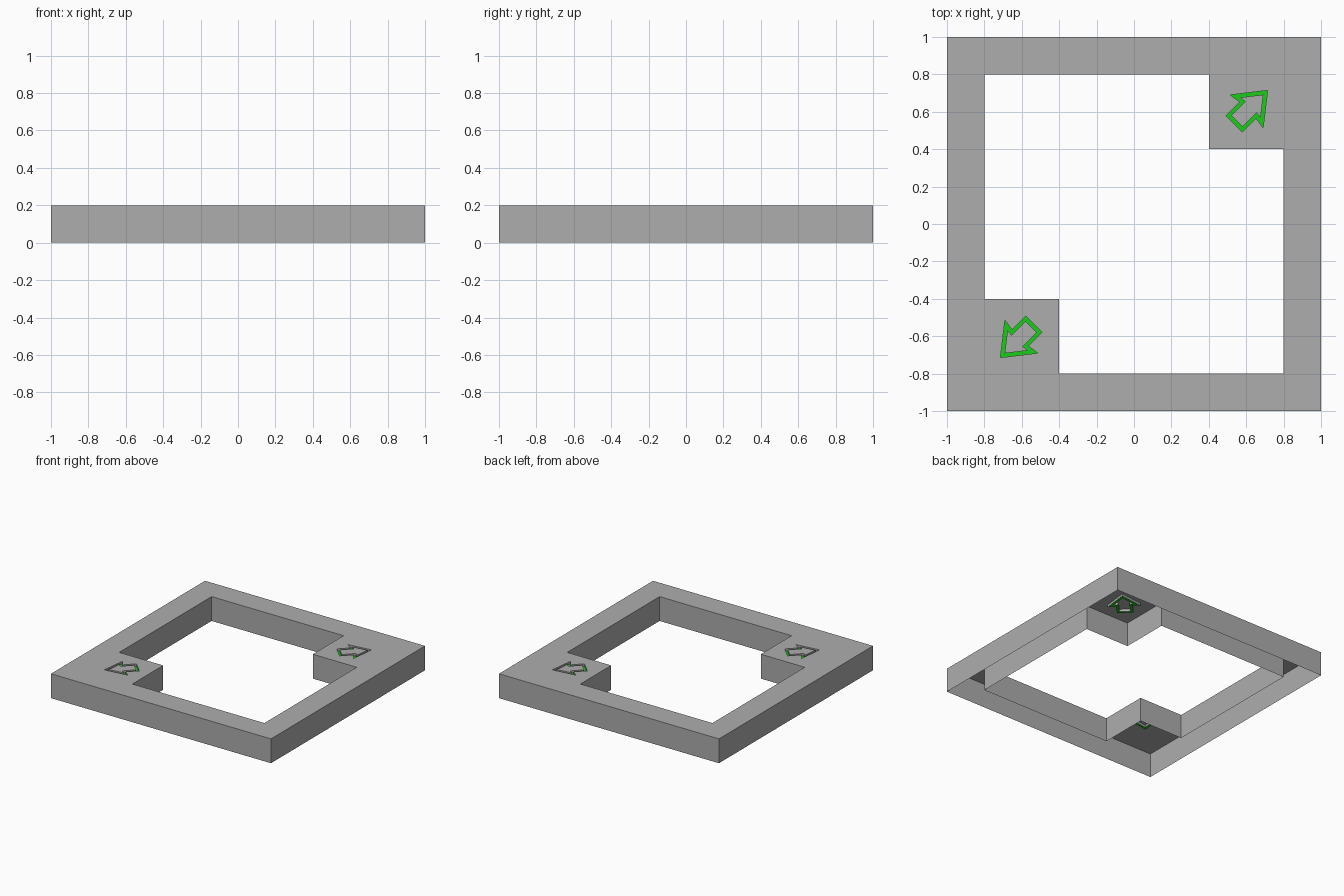
import bpy
import bmesh
from mathutils import Matrix, Vector

cube = bpy.data.objects.get("Cube")
if cube:
    bpy.data.objects.remove(cube)

HEIGHT = 0.2
GROOVE_DEPTH = 0.02
STROKE = 0.02


def make_material(name, color):
    mat = bpy.data.materials.new(name)
    mat.use_nodes = True
    mat.diffuse_color = color
    mat.node_tree.nodes["Principled BSDF"].inputs["Base Color"].default_value = color
    return mat


grey = make_material("grey", (0.42, 0.42, 0.42, 1))
green = make_material("green", (0.01, 0.6, 0.01, 1))


def finish(bm, name):
    mesh = bpy.data.meshes.new(name)
    bm.to_mesh(mesh)
    bm.free()
    mesh.materials.append(grey)
    mesh.materials.append(green)
    obj = bpy.data.objects.new(name, mesh)
    bpy.context.collection.objects.link(obj)
    return obj


def add_loop(bm, points):
    verts = [bm.verts.new((p[0], p[1], HEIGHT)) for p in points]
    return [bm.edges.new((v, verts[i - 1])) for i, v in enumerate(verts)]


# Arrow outline, drawn along +x from the centre, then turned to each corner
half = [(1.01, 0), (0.852, 0.124), (0.861, 0.062), (0.757, 0.062)]
profile = half + [(x, -y) for x, y in reversed(half[1:])]


def arrow_outline(degrees):
    from_axis = Matrix.Rotation(degrees * 0.0174532925, 2)
    return [from_axis @ Vector(p) for p in profile]


arrows = {"back_left_arrow": arrow_outline(45), "front_right_arrow": arrow_outline(225)}

# Frame: thin open-bottomed shell with a notched opening
outer = [(-1, -1), (1, -1), (1, 1), (-1, 1)]
corner = [(0.8, -0.8), (0.8, 0.4), (0.4, 0.4), (0.4, 0.8)]
inner = corner + [(-x, -y) for x, y in corner]

bm = bmesh.new()
rims = add_loop(bm, outer) + add_loop(bm, inner)
holes = [e for points in arrows.values() for e in add_loop(bm, points)]
bmesh.ops.triangle_fill(bm, edges=rims + holes, use_beauty=True, normal=(0, 0, 1))
walls = bmesh.ops.extrude_edge_only(bm, edges=rims)["geom"]
bmesh.ops.translate(bm, vec=(0, 0, -HEIGHT),
                    verts=[g for g in walls if isinstance(g, bmesh.types.BMVert)])
bmesh.ops.recalc_face_normals(bm, faces=bm.faces[:])
finish(bm, "frame_shell")

# Arrows: grey groove walls, green groove floor, grey centre level with the top
for name, points in arrows.items():
    bm = bmesh.new()
    face = bm.faces.new([bm.verts.new((p.x, p.y, HEIGHT)) for p in points])
    face.normal_update()
    if face.normal.z < 0:
        face.normal_flip()
    for thickness, depth, slot in ((0, -GROOVE_DEPTH, 0), (STROKE, 0, 1), (0, GROOVE_DEPTH, 0)):
        ring = bmesh.ops.inset_region(bm, faces=[face], thickness=thickness, depth=depth,
                                      use_even_offset=True, use_boundary=True)["faces"]
        for f in ring:
            f.material_index = slot
        bm.normal_update()
    finish(bm, name)
